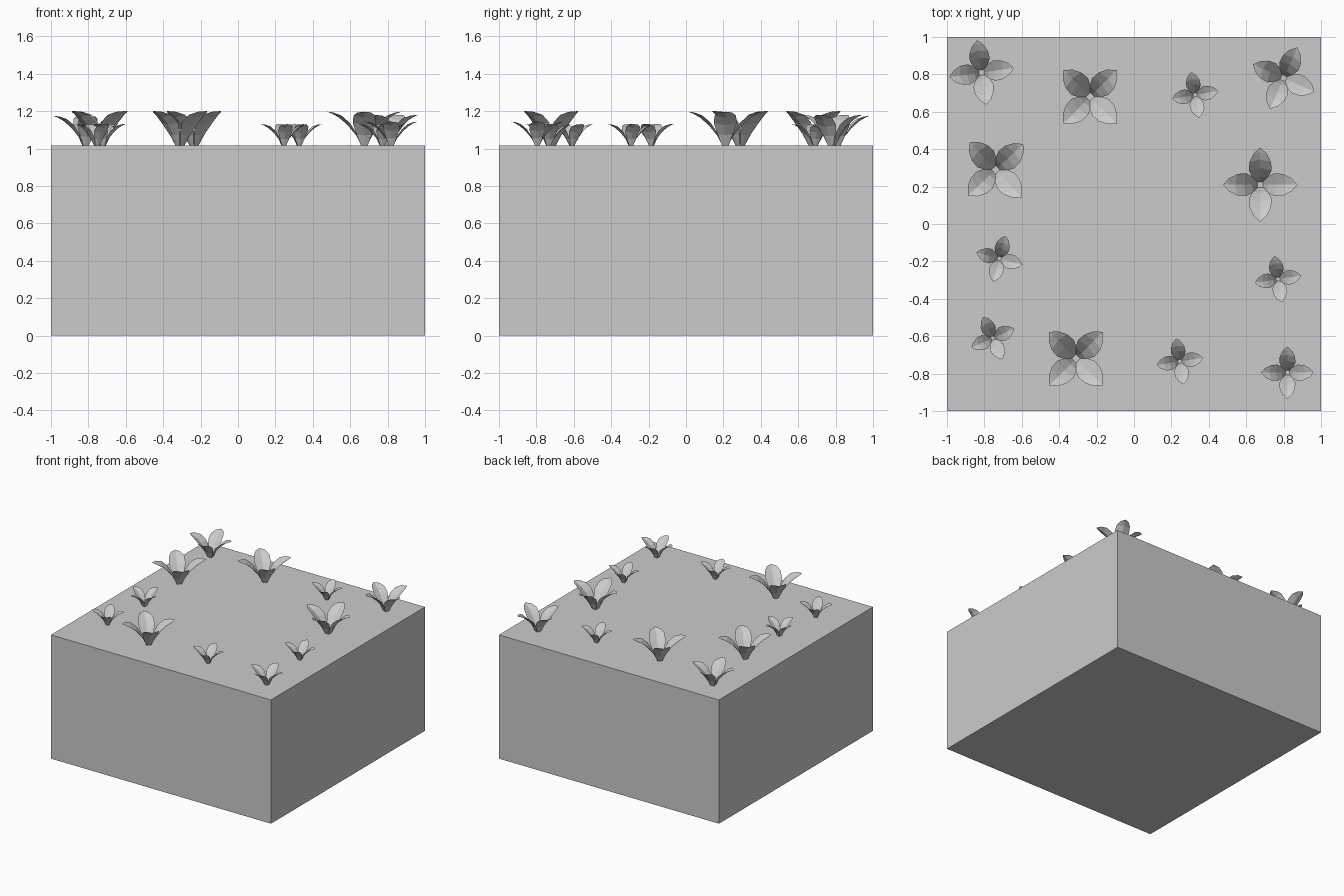
import bpy, bmesh
from math import radians
from mathutils import Matrix

if "Cube" in bpy.data.objects:
    bpy.data.objects.remove(bpy.data.objects["Cube"])

TOP = 1.017

# Planter block
bpy.ops.mesh.primitive_cube_add(size=1, location=(0, 0, TOP / 2))
block = bpy.context.object
block.name = "planter_block"
block.scale = (2, 2, TOP)

# Petal rows for a plant of unit spread: distance out, height, half width, edge lift
ROWS = [
    (0.08, 0.00, 0.09, 0.00),
    (0.22, 0.27, 0.21, 0.03),
    (0.45, 0.55, 0.31, 0.06),
    (0.68, 0.75, 0.29, 0.06),
    (0.87, 0.86, 0.18, 0.03),
]
TIP = (1.0, 0.91)


def plant_mesh():
    """Four cupped, creased leaves flaring out from the centre."""
    bm = bmesh.new()
    for k in range(4):
        rot = Matrix.Rotation(radians(90 * k), 3, 'Z')
        rows = []
        for r, z, w, lift in ROWS:
            rows.append([bm.verts.new(rot @ Matrix(((r - lift * abs(s), 0, 0),
                                                    (w * s, 0, 0),
                                                    (z + lift * abs(s), 0, 0))).col[0])
                         for s in (-1, 0, 1)])
        for a, b in zip(rows, rows[1:]):
            for i in range(2):
                bm.faces.new((a[i], a[i + 1], b[i + 1], b[i]))
        tip = bm.verts.new(rot @ Matrix(((TIP[0], 0, 0), (0, 0, 0), (TIP[1], 0, 0))).col[0])
        last = rows[-1]
        for i in range(2):
            bm.faces.new((last[i], last[i + 1], tip))
    mesh = bpy.data.meshes.new("plant_leaves")
    bm.to_mesh(mesh)
    bm.free()
    return mesh


# Plants around the rim: x, y, spread, turn in degrees
PLANTS = [
    (-0.815, 0.81, 0.174, 8),
    (-0.235, 0.68, 0.202, 45),
    (0.327, 0.69, 0.125, 10),
    (0.80, 0.78, 0.18, -24),
    (-0.74, 0.29, 0.202, 43),
    (0.675, 0.21, 0.198, 0),
    (-0.72, -0.185, 0.127, -15),
    (0.77, -0.295, 0.125, 9),
    (-0.755, -0.61, 0.125, 24),
    (-0.31, -0.72, 0.202, 45),
    (0.245, -0.735, 0.125, 9),
    (0.82, -0.795, 0.14, 0),
]
leaves = plant_mesh()
for n, (x, y, size, turn) in enumerate(PLANTS, 1):
    plant = bpy.data.objects.new(f"plant_{n}", leaves)
    plant.location = (x, y, TOP)
    plant.scale = (size, size, size)
    plant.rotation_euler.z = radians(turn)
    bpy.context.collection.objects.link(plant)
